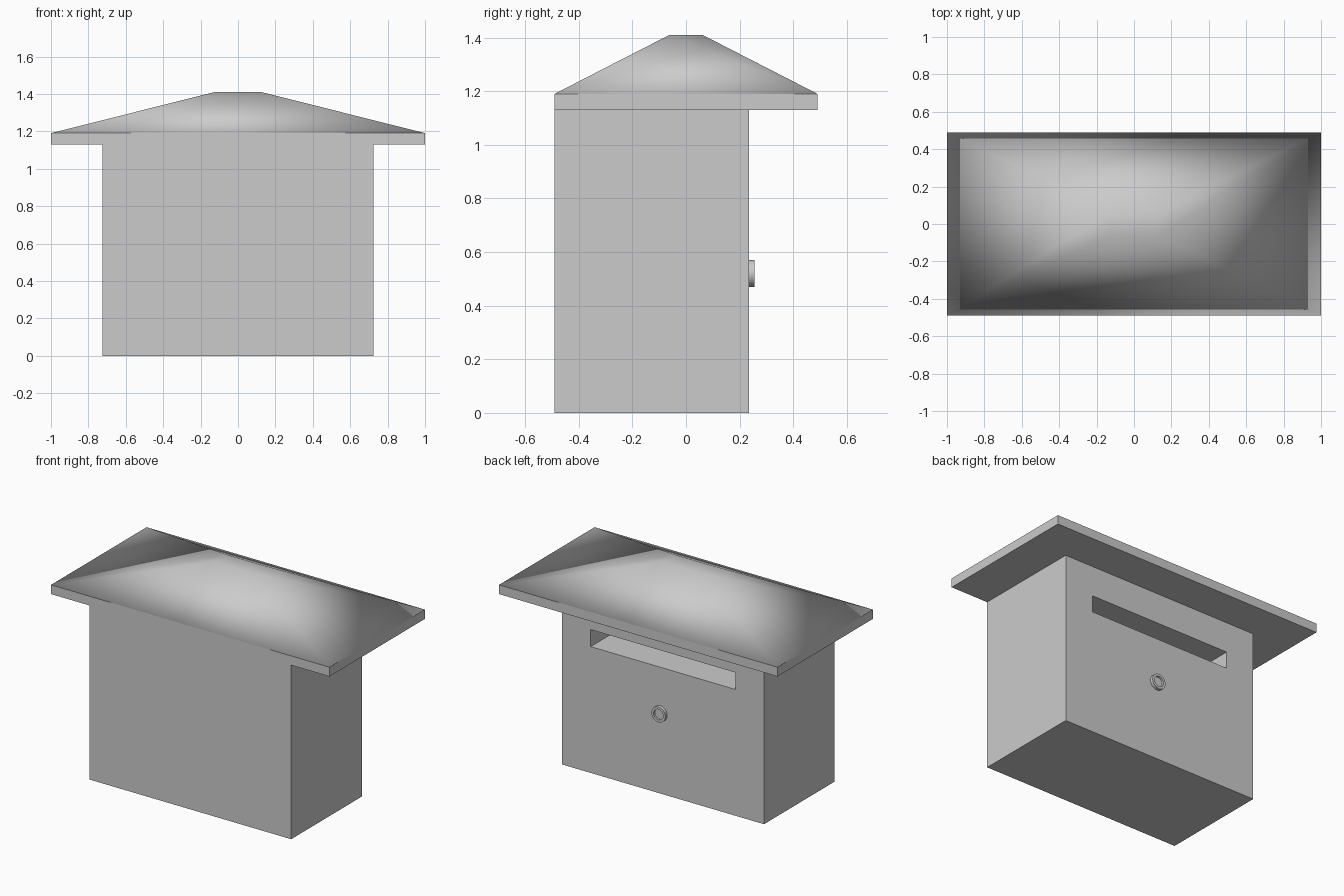
import bpy, bmesh, math
from mathutils import Matrix, Vector

if "Cube" in bpy.data.objects:
    bpy.data.objects.remove(bpy.data.objects["Cube"])


def finish(name, bm, smooth=False):
    bmesh.ops.recalc_face_normals(bm, faces=bm.faces[:])
    for f in bm.faces:
        f.smooth = smooth
    me = bpy.data.meshes.new(name)
    bm.to_mesh(me)
    bm.free()
    ob = bpy.data.objects.new(name, me)
    bpy.context.collection.objects.link(ob)
    return ob


def box(name, lo, hi):
    lo, hi = Vector(lo), Vector(hi)
    bm = bmesh.new()
    m = Matrix.Translation((lo + hi) / 2) @ Matrix.Diagonal((*(hi - lo), 1))
    bmesh.ops.create_cube(bm, size=1, matrix=m)
    return finish(name, bm)


# main body, its back wall set in under the roof overhang
BACK = 0.235
body = box("body", (-0.725, -0.49, 0), (0.725, BACK, 1.13))

# deep horizontal slot cut into the back wall
cutter = box("slot_cutter", (-0.52, BACK - 0.36, 0.82), (0.52, BACK + 0.1, 0.93))
cutter.hide_render = True
cutter.hide_viewport = True
cut = body.modifiers.new("slot", 'BOOLEAN')
cut.operation = 'DIFFERENCE'
cut.solver = 'EXACT'
cut.object = cutter

# eave slab
box("eave_slab", (-1, -0.49, 1.13), (1, 0.49, 1.19))

# low hipped roof: a four-sided truncated cone, smooth shaded
bm = bmesh.new()
r = math.sqrt(2)
m = (Matrix.Translation((0, 0, 1.30)) @ Matrix.Diagonal((1, 0.49, 1, 1))
     @ Matrix.Rotation(math.pi / 4, 4, 'Z'))
bmesh.ops.create_cone(bm, cap_ends=True, segments=4, radius1=r,
                      radius2=r * 0.125, depth=0.22, matrix=m)
finish("hipped_roof", bm, smooth=True)

# round lock below the slot: profile (radius, height off wall) spun about y
profile = [(0.05, 0), (0.05, 0.02), (0.034, 0.02), (0.034, 0.008), (0, 0.008)]
bm = bmesh.new()
verts = [bm.verts.new((0.02 + rad, BACK + h, 0.52)) for rad, h in profile]
edges = [bm.edges.new(p) for p in zip(verts, verts[1:])]
bmesh.ops.spin(bm, geom=verts + edges, cent=(0.02, BACK, 0.52), axis=(0, 1, 0),
               angle=2 * math.pi, steps=32)
bmesh.ops.remove_doubles(bm, verts=bm.verts[:], dist=1e-4)
lock = finish("lock", bm, smooth=True)
bpy.context.view_layer.objects.active = lock
lock.select_set(True)
bpy.ops.object.shade_smooth_by_angle(angle=math.radians(30))
